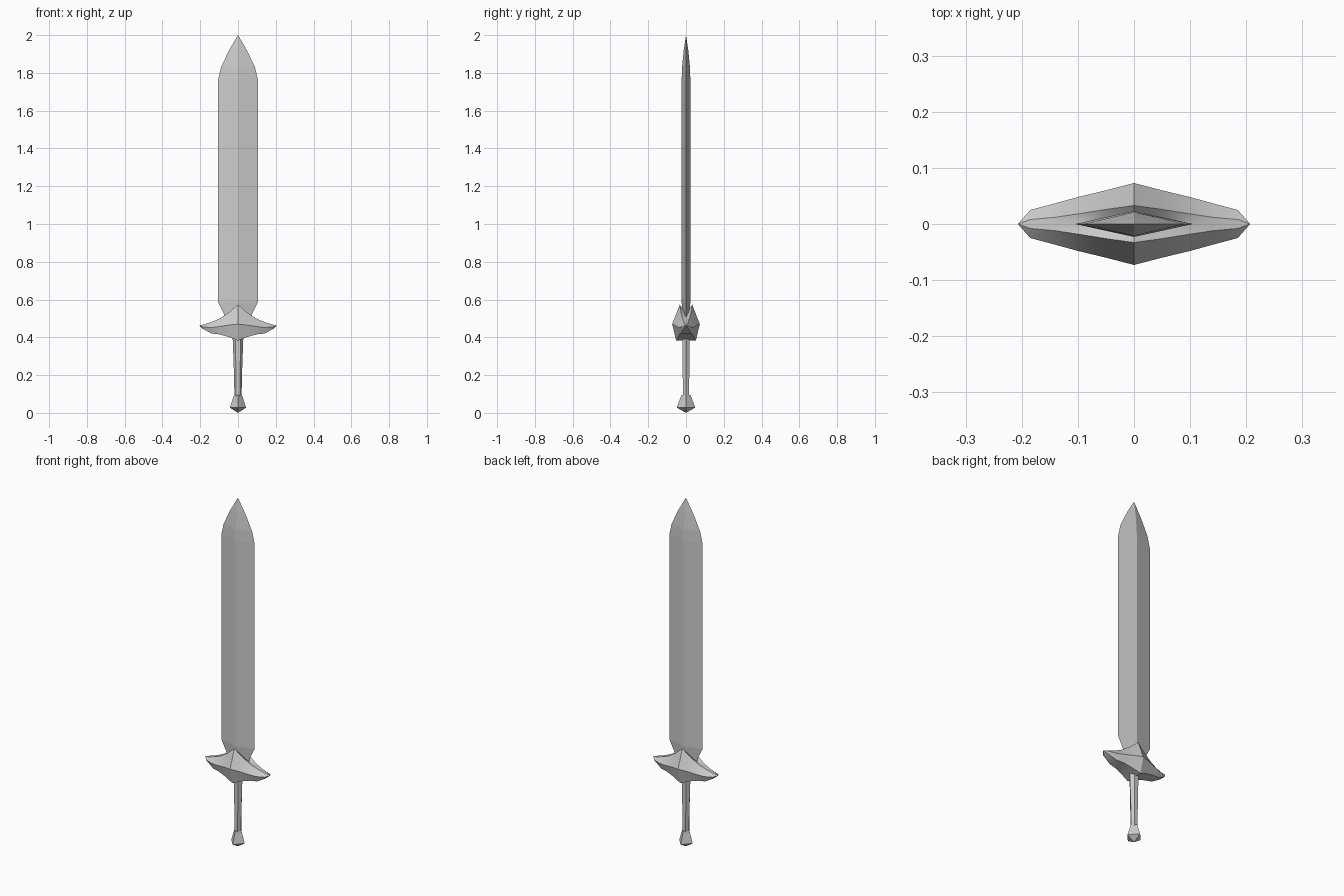
import bpy, bmesh, math

cube = bpy.data.objects.get("Cube")
if cube:
    bpy.data.objects.remove(cube, do_unlink=True)

steel = bpy.data.materials.new("grey_steel")
steel.use_nodes = True
GREY = (0.6, 0.6, 0.6, 1)
steel.diffuse_color = GREY
steel.node_tree.nodes["Principled BSDF"].inputs["Base Color"].default_value = GREY


def loft(name, rings, smooth=None):
    """Skin rings of equal point count; a one-point ring makes an apex."""
    bm = bmesh.new()
    loops = [[bm.verts.new(p) for p in ring] for ring in rings]
    for a, b in zip(loops, loops[1:]):
        n = max(len(a), len(b))
        for i in range(n):
            j = (i + 1) % n
            if len(a) == 1:
                bm.faces.new((a[0], b[j], b[i]))
            elif len(b) == 1:
                bm.faces.new((a[i], a[j], b[0]))
            else:
                bm.faces.new((a[i], a[j], b[j], b[i]))
    for end in (loops[0], loops[-1]):
        if len(end) > 2:
            bm.faces.new(end)
    bmesh.ops.recalc_face_normals(bm, faces=bm.faces)
    mesh = bpy.data.meshes.new(name)
    bm.to_mesh(mesh)
    bm.free()
    mesh.materials.append(steel)
    obj = bpy.data.objects.new(name, mesh)
    bpy.context.collection.objects.link(obj)
    if smooth:
        bpy.ops.object.select_all(action="DESELECT")
        bpy.context.view_layer.objects.active = obj
        obj.select_set(True)
        bpy.ops.object.shade_smooth_by_angle(angle=math.radians(smooth))
    return obj


def ring(sides, z, rx, ry):
    """Elliptical polygon with a corner on +x."""
    if rx == 0:
        return [(0, 0, z)]
    return [(rx * math.cos(math.tau * i / sides),
             ry * math.sin(math.tau * i / sides), z) for i in range(sides)]


# Blade: diamond section, narrowed at the root and curving to a point
blade = [(0.45, 0.06, 0.014), (0.525, 0.075, 0.018), (0.585, 0.105, 0.023),
         (1.765, 0.105, 0.023), (1.83, 0.09, 0.021), (1.92, 0.047, 0.012), (2.0, 0, 0)]
loft("blade", [ring(4, *s) for s in blade])

# Grip: slim tapered hexagon
loft("grip", [ring(6, 0.08, 0.019, 0.019), ring(6, 0.2, 0.021, 0.02),
              ring(6, 0.42, 0.029, 0.022)])

# Pommel: flared diamond with a shallow point below
pommel = [(0, 0, 0), (0.028, 0.043, 0.049), (0.095, 0.021, 0.024)]
loft("pommel", [ring(4, *s) for s in pommel])


# Crossguard: x, valley z, crest (y, z), widest (y, z), underside (y, z)
def guard_section(x, valley, crest, wide, under):
    half = [crest, wide, under]
    pts = [(0, valley)] + half + [(0, under[1])] + [(-y, z) for y, z in reversed(half)]
    return [(x, y, z) for y, z in pts]


stations = [
    (0, 0.53, (0.033, 0.573), (0.073, 0.47), (0.052, 0.382)),
    (0.05, 0.515, (0.026, 0.53), (0.06, 0.465), (0.042, 0.402)),
    (0.1, 0.495, (0.018, 0.498), (0.048, 0.457), (0.034, 0.416)),
    (0.14, 0.481, (0.012, 0.481), (0.037, 0.452), (0.027, 0.42)),
    (0.185, 0.467, (0.008, 0.467), (0.025, 0.455), (0.015, 0.444)),
]
right = [guard_section(-s[0], *s[1:]) for s in reversed(stations)]
left = [guard_section(*s) for s in stations[1:]]
loft("crossguard", [[(-0.207, 0, 0.463)]] + right + left + [[(0.207, 0, 0.463)]], 26)
